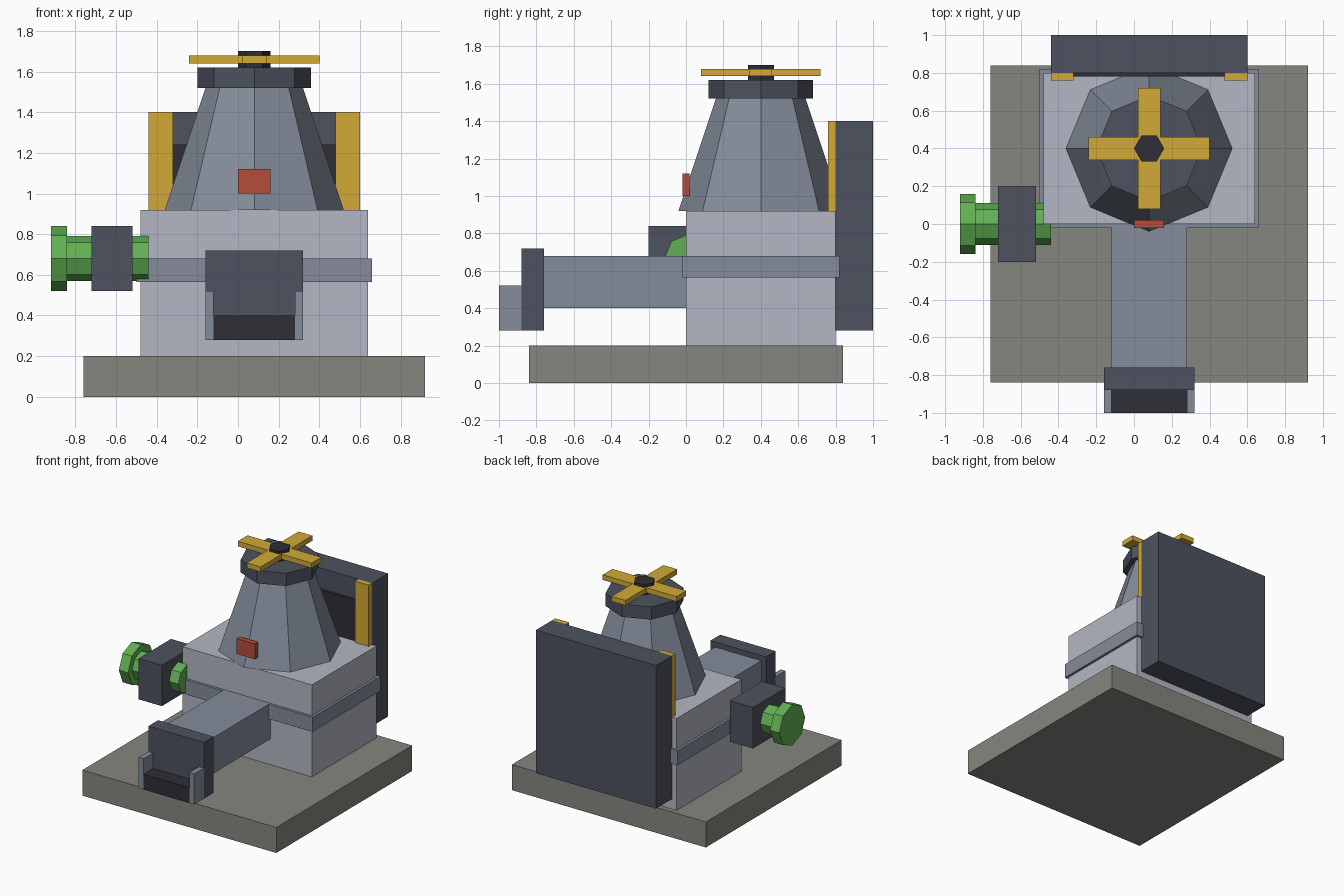
import bpy, bmesh, math
from mathutils import Matrix, Vector

if "Cube" in bpy.data.objects:
    bpy.data.objects.remove(bpy.data.objects["Cube"])


def material(name, r, g, b):
    # sRGB 0-255 to linear
    lin = [((c / 255 + 0.055) / 1.055) ** 2.4 for c in (r, g, b)]
    m = bpy.data.materials.new(name)
    m.diffuse_color = (*lin, 1)
    m.use_nodes = True
    m.node_tree.nodes["Principled BSDF"].inputs["Base Color"].default_value = m.diffuse_color
    return m


STONE = material("stone grey", 134, 134, 127)
LIGHT = material("light grey", 180, 183, 195)
STEEL = material("steel blue grey", 131, 140, 154)
SLATE = material("dark slate", 77, 82, 94)
BLACK = material("near black", 46, 46, 54)
GOLD = material("gold", 209, 170, 54)
GREEN = material("green", 97, 176, 83)
RED = material("red", 181, 76, 57)

CX, CY = 0.08, 0.40   # axis of the tower


def add(name, bm, mat):
    bmesh.ops.recalc_face_normals(bm, faces=bm.faces)
    me = bpy.data.meshes.new(name)
    bm.to_mesh(me)
    bm.free()
    me.materials.append(mat)
    ob = bpy.data.objects.new(name, me)
    bpy.context.collection.objects.link(ob)
    return ob


def box(name, x, y, z, mat):
    bm = bmesh.new()
    size = Vector((x[1] - x[0], y[1] - y[0], z[1] - z[0]))
    mid = Vector((sum(x), sum(y), sum(z))) / 2
    bmesh.ops.create_cube(bm, size=1, matrix=Matrix.Translation(mid) @ Matrix.Diagonal((*size, 1)))
    return add(name, bm, mat)


def frustum(name, sides, r1, r2, start, length, mat, axis="Z"):
    # Low-poly cone or prism that grows along +Z or +X from its start point
    bm = bmesh.new()
    turn = Matrix.Rotation(math.pi / 2, 4, "Y") if axis == "X" else Matrix.Identity(4)
    place = Matrix.Translation(start) @ turn @ Matrix.Translation((0, 0, length / 2))
    bmesh.ops.create_cone(bm, cap_ends=True, segments=sides, radius1=r1, radius2=r2, depth=length)
    # first corner lies on the x axis
    first = max(bm.verts, key=lambda v: v.co.x).co
    fix = Matrix.Rotation(-math.atan2(first.y, first.x), 4, "Z")
    bmesh.ops.transform(bm, matrix=place @ fix, verts=bm.verts)
    return add(name, bm, mat)


def cross(name, reach, half, z0, z1, mat):
    # Four-armed handle from one arm profile turned four times
    bm = bmesh.new()
    verts = []
    for k in range(4):
        for p in ((reach, -half), (reach, half), (half, half)):
            co = Matrix.Rotation(k * math.pi / 2, 3, "Z") @ Vector((*p, 0))
            verts.append(bm.verts.new(co + Vector((CX, CY, z0))))
    face = bm.faces.new(verts)
    up = bmesh.ops.extrude_face_region(bm, geom=[face])["geom"]
    bmesh.ops.translate(bm, vec=(0, 0, z1 - z0), verts=[g for g in up if isinstance(g, bmesh.types.BMVert)])
    return add(name, bm, mat)


# Base and body
box("base_slab", (-0.76, 0.92), (-0.84, 0.84), (0, 0.20), STONE)
box("body", (-0.48, 0.64), (0, 0.80), (0.20, 0.92), LIGHT)
box("body_band", (-0.50, 0.66), (-0.02, 0.82), (0.565, 0.68), STEEL)

# Tapered tower with cap, handle and nut
frustum("tower", 8, 0.44, 0.24, (CX, CY, 0.92), 0.60, STEEL)
frustum("tower_cap", 8, 0.28, 0.28, (CX, CY, 1.52), 0.10, SLATE)
frustum("handle_nut", 6, 0.08, 0.08, (CX, CY, 1.62), 0.08, BLACK)
cross("cross_handle", 0.32, 0.06, 1.64, 1.68, GOLD)
box("red_plate", (0, 0.16), (-0.02, 0.02), (1.00, 1.12), RED)

# Back plate with dark panel
box("back_plate", (-0.44, 0.60), (0.80, 1.00), (0.28, 1.40), SLATE)
box("back_panel", (-0.32, 0.48), (0.78, 0.80), (0.92, 1.24), BLACK)

# Front arm, clamp and jaw
box("front_arm", (-0.12, 0.28), (-0.76, 0), (0.40, 0.68), STEEL)
box("arm_clamp", (-0.16, 0.32), (-0.88, -0.76), (0.28, 0.72), SLATE)
box("jaw_floor", (-0.12, 0.28), (-1.00, -0.88), (0.28, 0.40), BLACK)

# Paired parts either side of the centre line
for side, s in (("left", -1), ("right", 1)):
    def span(a, b):
        return sorted((CX + s * a, CX + s * b))
    box(f"gold_rail_{side}", span(0.40, 0.52), (0.76, 0.80), (0.92, 1.40), GOLD)
    box(f"jaw_cheek_{side}", span(0.20, 0.24), (-1.00, -0.88), (0.28, 0.52), STEEL)

# Side knob with its bearing block
frustum("knob_wheel", 8, 0.16, 0.16, (-0.92, 0, 0.68), 0.08, GREEN, "X")
frustum("knob_shaft", 8, 0.11, 0.11, (-0.84, 0, 0.68), 0.40, GREEN, "X")
box("bearing_block", (-0.72, -0.52), (-0.20, 0.20), (0.52, 0.84), SLATE)
